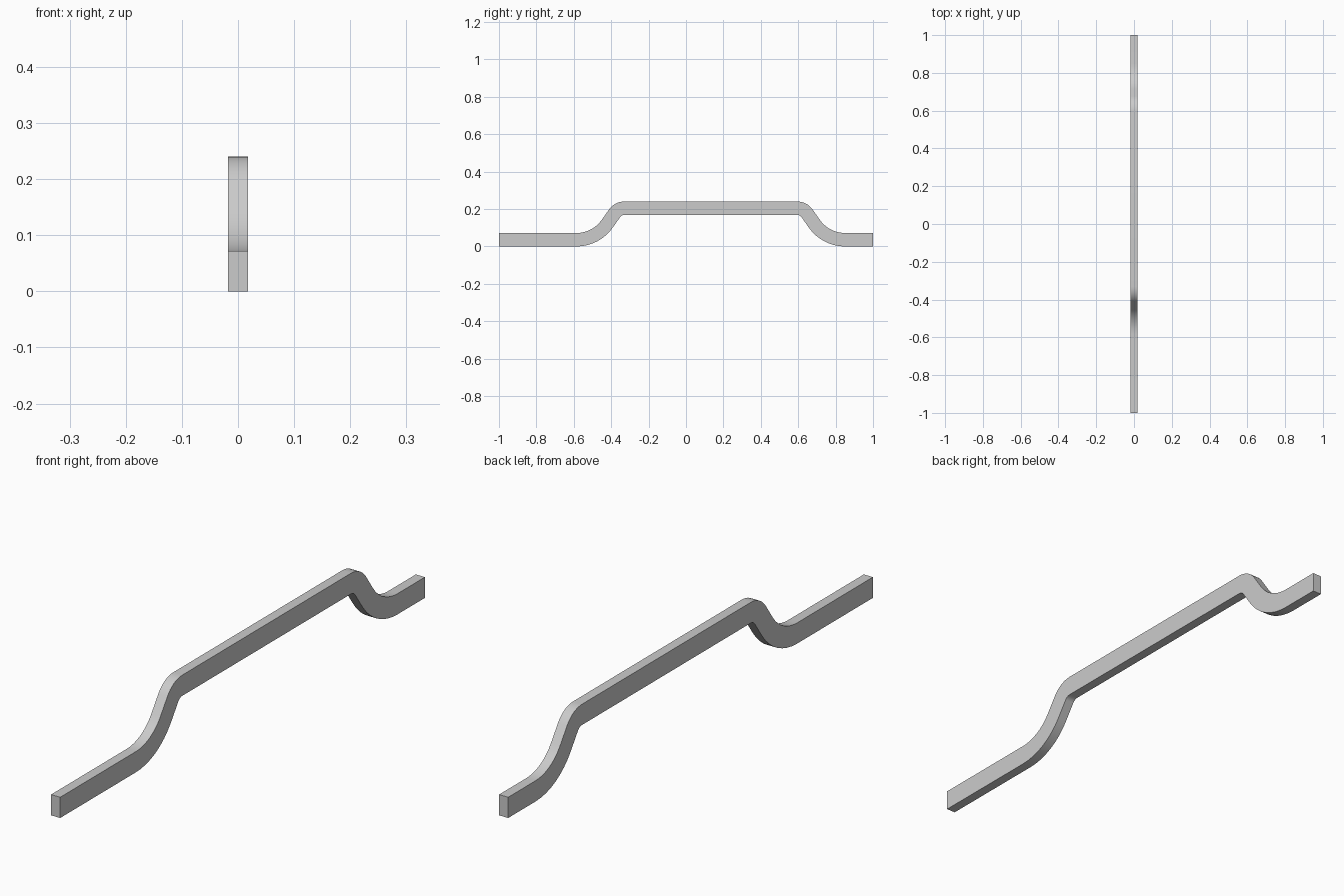
import bpy, bmesh, math

if "Cube" in bpy.data.objects:
    bpy.data.objects.remove(bpy.data.objects["Cube"])

W = 0.0175            # half width in x
H = 0.036             # half depth of the bar
A = math.radians(55)  # steepest slope of the bends
R_LOW, R_TOP, RAMP = 0.20, 0.064, 0.068
SEG = 8


def ramp(y0, d):
    """Centre line (y, z, slope) of one S-bend, from the low end to the top; d = +1 or -1."""
    pts = []
    for i in range(SEG + 1):
        a = A * i / SEG
        pts.append((R_LOW * math.sin(a), H + R_LOW * (1 - math.cos(a)), a))
    y, z, _ = pts[-1]
    y += RAMP * math.cos(A)
    z += RAMP * math.sin(A)
    for i in range(SEG + 1):
        a = A * (1 - i / SEG)
        pts.append((y + R_TOP * (math.sin(A) - math.sin(a)),
                    z + R_TOP * (math.cos(a) - math.cos(A)), a))
    return [(y0 + d * p, q, d * a) for p, q, a in pts]


# Centre line: low end, rise, raised span, fall, low end
path = [(-1, H, 0)] + ramp(-0.585, 1) + ramp(0.85, -1)[::-1] + [(1, H, 0)]

# Rectangular section swept along the centre line
bm = bmesh.new()
rings = []
for y, z, a in path:
    ring = []
    for x, o in ((-W, -H), (W, -H), (W, H), (-W, H)):
        ring.append(bm.verts.new((x, y - o * math.sin(a), z + o * math.cos(a))))
    rings.append(ring)
for r, s in zip(rings, rings[1:]):
    for i in range(4):
        j = (i + 1) % 4
        bm.faces.new((r[i], r[j], s[j], s[i]))
bm.faces.new(rings[0])
bm.faces.new(rings[-1])
bmesh.ops.recalc_face_normals(bm, faces=bm.faces)

mesh = bpy.data.meshes.new("bent_bar")
bm.to_mesh(mesh)
bm.free()
bar = bpy.data.objects.new("bent_bar", mesh)
bpy.context.collection.objects.link(bar)
bpy.context.view_layer.objects.active = bar
bar.select_set(True)
bpy.ops.object.shade_smooth_by_angle(angle=math.radians(30))
